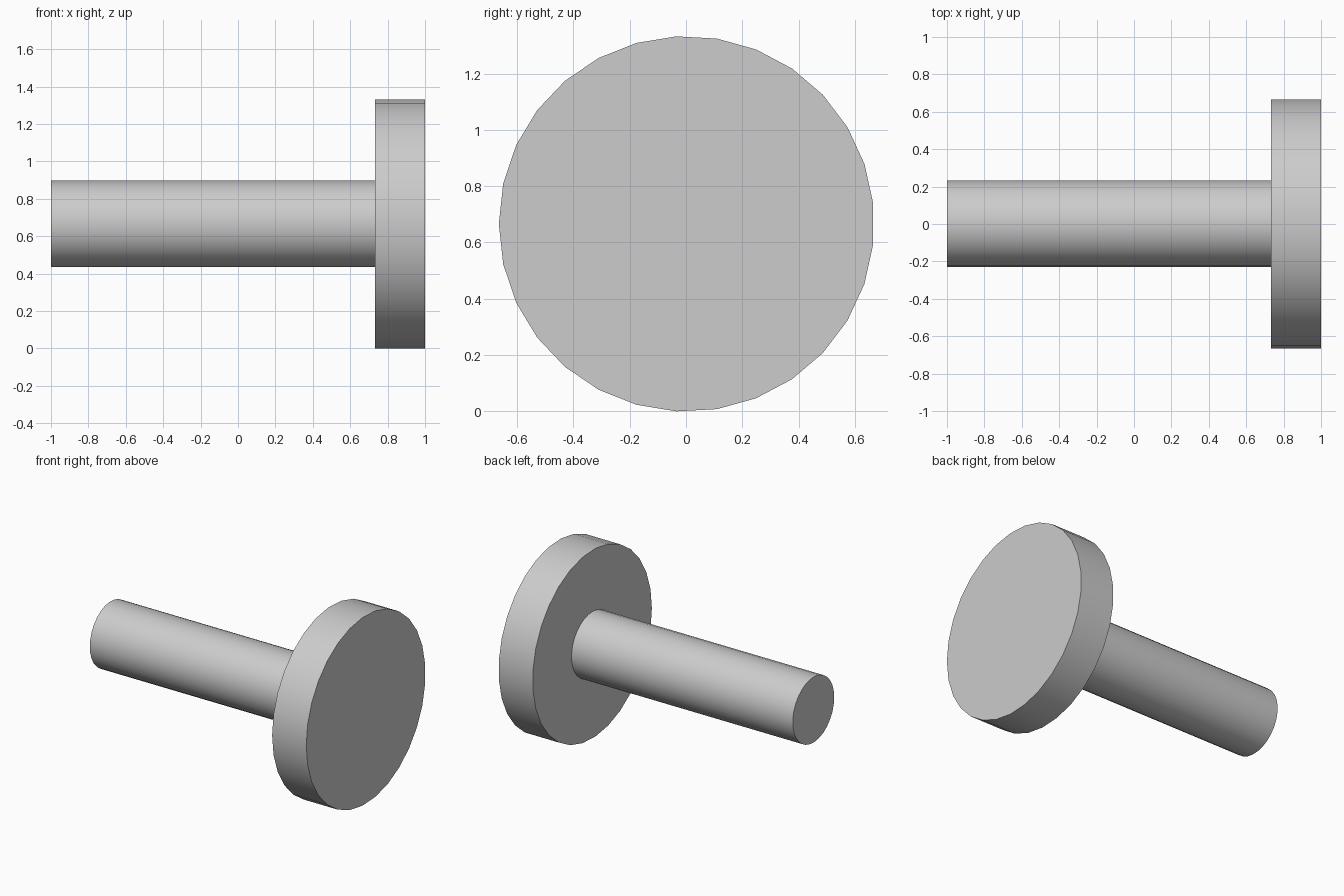
import bpy
import bmesh
import math
from mathutils import Matrix

default = bpy.data.objects.get("Cube")
if default:
    bpy.data.objects.remove(default, do_unlink=True)

SIDES = 29
HEAD_RADIUS = 0.667
SHAFT_RADIUS = 0.232
HEAD_BACK = 0.733
AXIS_Y, AXIS_Z = 0.002, 0.666

grey = bpy.data.materials.new("plain grey")
grey.use_nodes = True
colour = (0.604, 0.604, 0.604, 1)
grey.diffuse_color = colour
grey.node_tree.nodes["Principled BSDF"].inputs["Base Color"].default_value = colour


def turned_part(name, profile):
    """Turn an (x, radius) profile around the x axis."""
    bm = bmesh.new()
    verts = [bm.verts.new((x, -r, 0)) for x, r in profile]
    edges = [bm.edges.new(pair) for pair in zip(verts, verts[1:])]
    bmesh.ops.spin(bm, geom=verts + edges, cent=(0, 0, 0), axis=(1, 0, 0),
                   angle=math.tau, steps=SIDES)
    bmesh.ops.remove_doubles(bm, verts=bm.verts, dist=0.0001)
    # Flat end cap instead of a fan of triangles
    fan = [f for f in bm.faces if len(f.verts) == 3]
    if fan:
        bmesh.ops.dissolve_faces(bm, faces=fan, use_verts=True)
    bmesh.ops.recalc_face_normals(bm, faces=bm.faces)
    bmesh.ops.transform(bm, matrix=Matrix.Translation((0, AXIS_Y, AXIS_Z)), verts=bm.verts)
    mesh = bpy.data.meshes.new(name)
    bm.to_mesh(mesh)
    bm.free()
    mesh.materials.append(grey)
    obj = bpy.data.objects.new(name, mesh)
    bpy.context.collection.objects.link(obj)
    bpy.ops.object.select_all(action='DESELECT')
    obj.select_set(True)
    bpy.context.view_layer.objects.active = obj
    bpy.ops.object.shade_smooth_by_angle(angle=math.radians(30))


# Long round shaft, open where it meets the head
turned_part("shaft", [(-1, 0), (-1, SHAFT_RADIUS), (HEAD_BACK, SHAFT_RADIUS)])

# Wide disc head with a ring-shaped back face
turned_part("disc_head", [(HEAD_BACK, SHAFT_RADIUS), (HEAD_BACK, HEAD_RADIUS),
                          (1, HEAD_RADIUS), (1, 0)])
